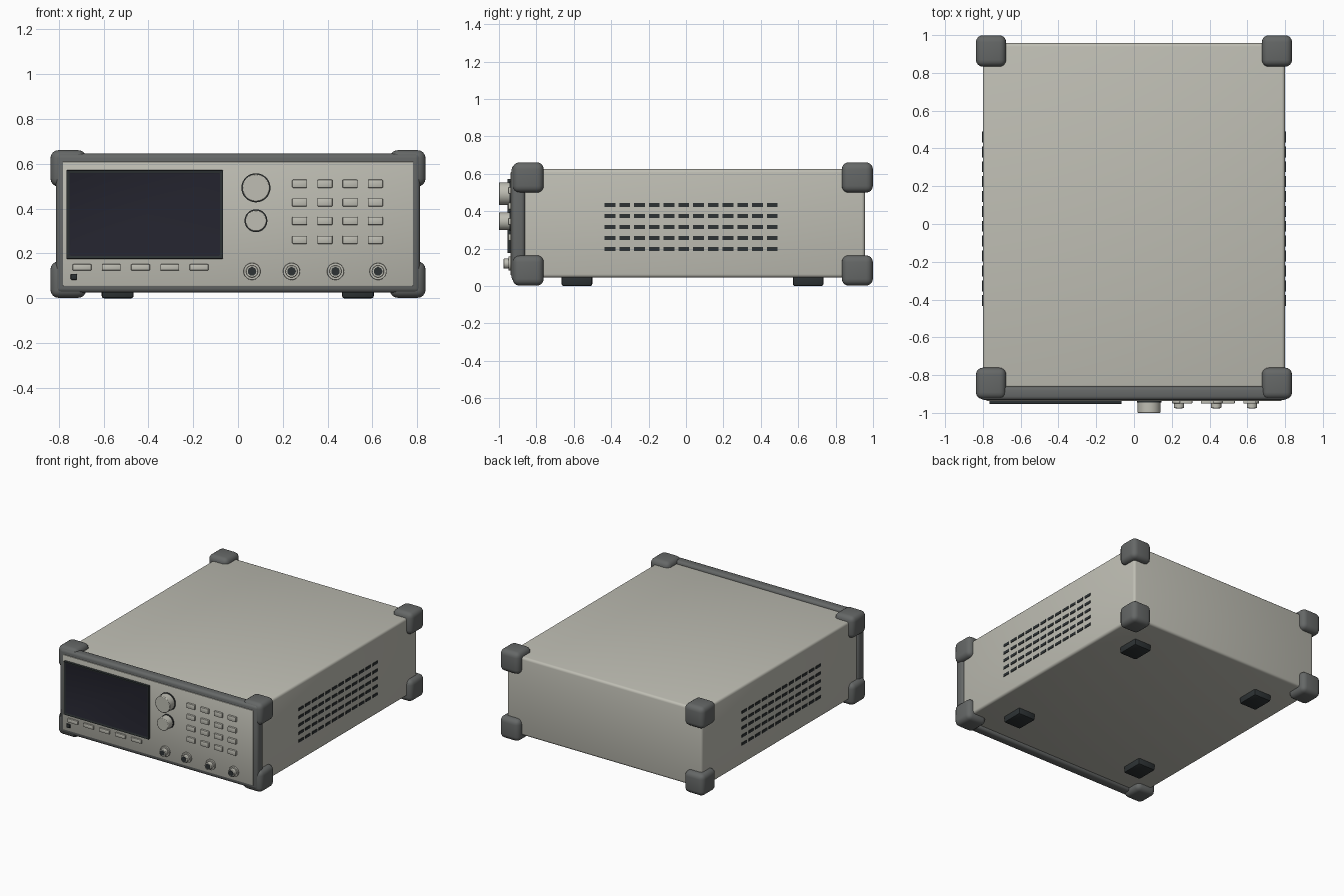
import bpy, bmesh, math
from mathutils import Matrix, Vector

if "Cube" in bpy.data.objects:
    bpy.data.objects.remove(bpy.data.objects["Cube"])


def material(name, r, g, b):
    m = bpy.data.materials.new(name)
    m.diffuse_color = (r, g, b, 1)
    m.use_nodes = True
    m.node_tree.nodes["Principled BSDF"].inputs["Base Color"].default_value = m.diffuse_color
    return m


SHELL = material("warm grey", 0.52, 0.515, 0.455)
RUBBER = material("rubber grey", 0.13, 0.137, 0.135)
DARK = material("dark grey", 0.026, 0.032, 0.034)
GLASS = material("screen navy", 0.017, 0.017, 0.027)


def finish(name, bm, mats, bevel=0, segments=2):
    mesh = bpy.data.meshes.new(name)
    bm.to_mesh(mesh)
    bm.free()
    ob = bpy.data.objects.new(name, mesh)
    bpy.context.collection.objects.link(ob)
    for m in mats:
        mesh.materials.append(m)
    bpy.context.view_layer.objects.active = ob
    ob.select_set(True)
    if bevel:
        mod = ob.modifiers.new("soft edges", 'BEVEL')
        mod.width, mod.segments = bevel, segments
        bpy.ops.object.modifier_apply(modifier=mod.name)
    bpy.ops.object.shade_smooth_by_angle(angle=math.radians(35))
    ob.select_set(False)
    return ob


def box_bmesh(lo, hi):
    lo, hi = Vector(lo), Vector(hi)
    bm = bmesh.new()
    mat = Matrix.Translation((lo + hi) / 2) @ Matrix.Diagonal((*(hi - lo), 1))
    bmesh.ops.create_cube(bm, size=1, matrix=mat)
    return bm


def box(name, lo, hi, mat, bevel=0, segments=2):
    return finish(name, box_bmesh(lo, hi), [mat], bevel, segments)


def button(name, x, z, w, h, front, mat):
    return box(name, (x - w / 2, -0.93, z - h / 2),
               (x + w / 2, front, z + h / 2), mat, 0.004)


def cylinder(name, x, z, radius, back, front, mat, bevel=0):
    bm = bmesh.new()
    m = Matrix.Translation((x, (back + front) / 2, z)) @ Matrix.Rotation(math.pi / 2, 4, 'X')
    bmesh.ops.create_cone(bm, cap_ends=True, segments=32, radius1=radius,
                          radius2=radius, depth=back - front, matrix=m)
    ob = finish(name, bm, [mat])
    if bevel:
        mod = ob.modifiers.new("rim", 'BEVEL')
        mod.width, mod.segments = bevel, 2
        mod.limit_method = 'ANGLE'
    return ob


# Case, front surround and panel
box("case", (-0.8, -0.87, 0.045), (0.8, 0.957, 0.625), SHELL, 0.018, 3)
box("front_surround", (-0.812, -0.932, 0.025), (0.812, -0.86, 0.645), RUBBER, 0.02, 3)
box("front_panel", (-0.781, -0.937, 0.055), (0.781, -0.90, 0.61), SHELL, 0.003)

# Corner bumpers
for x in (-0.757, 0.757):
    for y in (-0.844, 0.916):
        for z in (0.083, 0.58):
            box("corner_bumper", (x - 0.08, y - 0.083, z - 0.081),
                (x + 0.08, y + 0.083, z + 0.081), RUBBER, 0.036, 4)

# Feet
for x in (-0.537, 0.535):
    for y in (-0.583, 0.653):
        box("foot", (x - 0.071, y - 0.082, 0), (x + 0.071, y + 0.082, 0.06), DARK, 0.01)

# Side vents
for side in (-1, 1):
    for col in range(12):
        for row in range(5):
            y, z = -0.406 + 0.0788 * col, 0.198 + 0.0588 * row
            xs = sorted((side * 0.796, side * 0.804))
            box("vent_slot", (xs[0], y - 0.029, z - 0.01),
                (xs[1], y + 0.029, z + 0.01), DARK)

# Display frame with recessed screen
bm = box_bmesh((-0.766, -0.955, 0.176), (-0.066, -0.93, 0.572))
bm.normal_update()
face = min(bm.faces, key=lambda f: f.calc_center_median().y)
bmesh.ops.inset_region(bm, faces=[face], thickness=0.019)
bmesh.ops.translate(bm, verts=face.verts, vec=(0, 0.006, 0))
face.material_index = 1
finish("display", bm, [DARK, GLASS], 0.004)

# Knobs on dark collars
for z, r in ((0.493, 0.061), (0.346, 0.047)):
    cylinder("knob_collar", 0.08, z, r + 0.004, -0.93, -0.945, DARK)
    cylinder("knob", 0.08, z, r, -0.93, -1.0, SHELL, 0.004)

# Keypad
for x in (0.275, 0.388, 0.5, 0.613):
    for z in (0.261, 0.345, 0.428, 0.511):
        button("key", x, z, 0.067, 0.036, -0.951, SHELL)

# Soft keys and power button
for i in range(5):
    button("soft_key", -0.696 + 0.1305 * i, 0.138, 0.084, 0.028, -0.949, SHELL)
button("power_button", -0.732, 0.096, 0.029, 0.027, -0.949, DARK)

# Coaxial connectors
for x in (0.0625, 0.239, 0.435, 0.625):
    cylinder("connector_flange", x, 0.12, 0.038, -0.93, -0.949, SHELL, 0.002)
    cylinder("connector_barrel", x, 0.12, 0.027, -0.93, -0.975, SHELL, 0.003)
    cylinder("connector_socket", x, 0.12, 0.019, -0.93, -0.977, DARK)
